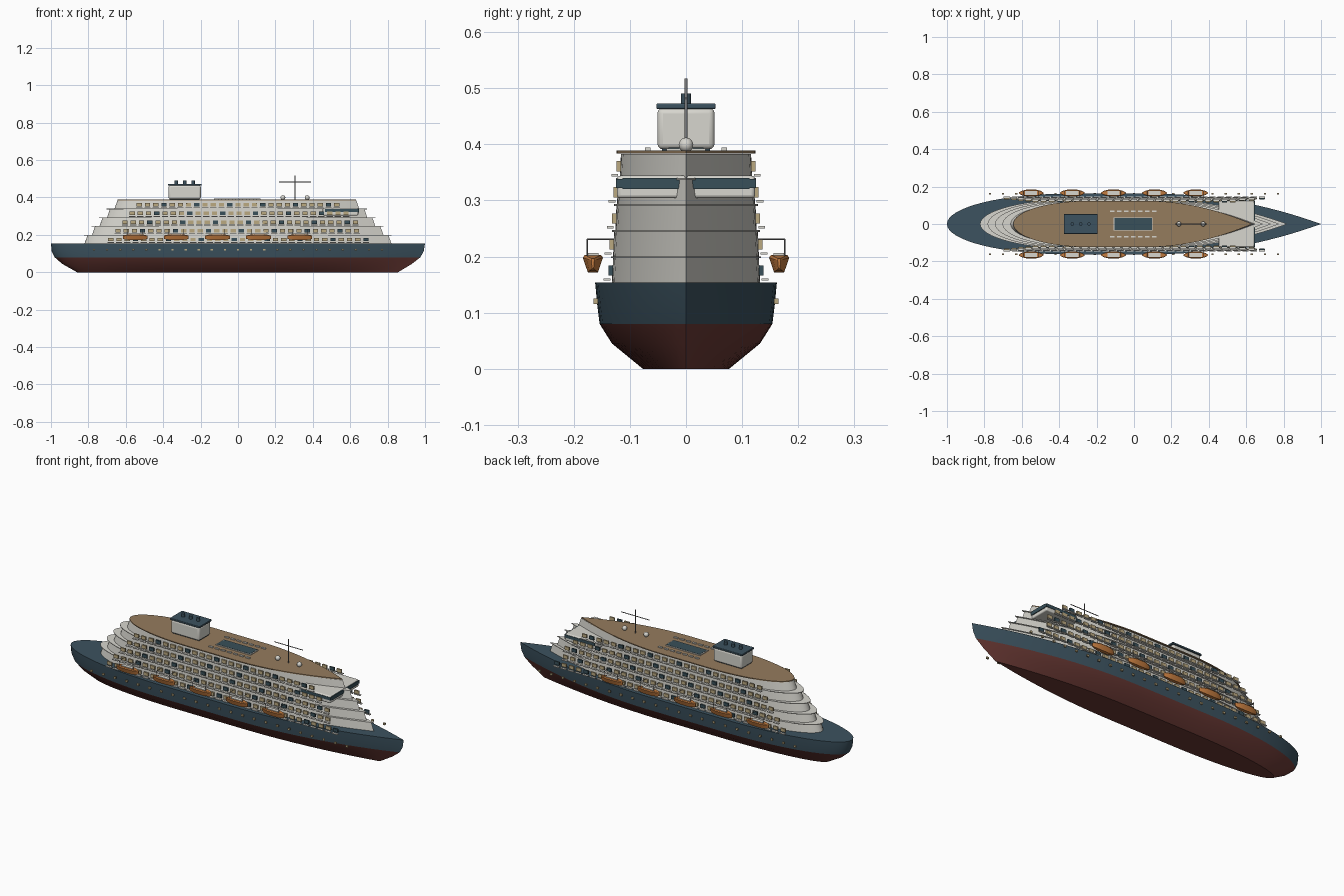
import bpy, bmesh, math
from mathutils import Matrix, Vector

if "Cube" in bpy.data.objects:
    bpy.data.objects.remove(bpy.data.objects["Cube"])


def material(name, rgb):
    m = bpy.data.materials.new(name)
    m.diffuse_color = (*rgb, 1)
    m.use_nodes = True
    m.node_tree.nodes["Principled BSDF"].inputs["Base Color"].default_value = m.diffuse_color
    return m


NAVY = material("navy", (0.045, 0.085, 0.115))
RED = material("red_paint", (0.14, 0.04, 0.034))
WHITE = material("warm_white", (0.68, 0.67, 0.62))
WOOD = material("teak", (0.30, 0.20, 0.11))
ORANGE = material("orange", (0.55, 0.20, 0.05))
GLASS = material("dark_glass", (0.04, 0.08, 0.10))
LIT = material("lit_glass", (0.50, 0.40, 0.22))
METAL = material("metal", (0.2, 0.2, 0.2))


def finish(name, bm, mat, angle=30):
    bmesh.ops.recalc_face_normals(bm, faces=bm.faces)
    me = bpy.data.meshes.new(name)
    bm.to_mesh(me)
    bm.free()
    me.polygons.foreach_set("use_smooth", [True] * len(me.polygons))
    me.set_sharp_from_angle(angle=math.radians(angle))
    me.materials.append(mat)
    ob = bpy.data.objects.new(name, me)
    bpy.context.collection.objects.link(ob)
    return ob


def loft(name, rings, mat, angle=30):
    bm = bmesh.new()
    vs = [[bm.verts.new(p) for p in r] for r in rings]
    n = len(vs[0])
    for a, b in zip(vs, vs[1:]):
        for i in range(n):
            j = (i + 1) % n
            bm.faces.new((a[i], a[j], b[j], b[i]))
    bm.faces.new(vs[0])
    bm.faces.new(vs[-1])
    return finish(name, bm, mat, angle)


def outline(stern, bow, hw, z):
    """Ship plan: pointed parabolic bow and elliptical stern."""
    length = bow - stern
    xa, xb = stern + 0.325 * length, stern + 0.55 * length
    n = 16
    side = []
    for i in range(1, n + 1):
        t = 1 - i / n
        side.append((xb + (bow - xb) * t, hw * (1 - t * t)))
    for i in range(n):
        a = math.pi / 2 * i / n
        side.append((xa - (xa - stern) * math.sin(a), hw * math.cos(a)))
    pts = [(bow, 0)] + side + [(stern, 0)] + [(x, -y) for x, y in reversed(side)]
    return [(x, y, z) for x, y in pts]


def boxes(name, items, mat, bevel=0):
    bm = bmesh.new()
    for c, s in items:
        bmesh.ops.create_cube(bm, size=1, matrix=Matrix.Translation(c) @ Matrix.Diagonal((*s, 1)))
    ob = finish(name, bm, mat)
    if bevel:
        m = ob.modifiers.new("rounded", "BEVEL")
        m.width, m.segments = bevel, 3
    return ob


def rods(name, pairs, r, mat, seg=12):
    bm = bmesh.new()
    for a, b in pairs:
        a, b = Vector(a), Vector(b)
        d = b - a
        mat4 = Matrix.Translation((a + b) / 2) @ d.to_track_quat("Z", "Y").to_matrix().to_4x4()
        bmesh.ops.create_cone(bm, cap_ends=True, segments=seg, radius1=r, radius2=r,
                              depth=d.length, matrix=mat4)
    return finish(name, bm, mat)


# Hull
water = outline(-0.98, 0.975, 0.154, 0.08)
loft("hull_bottom", [outline(-0.86, 0.855, 0.077, 0), outline(-0.94, 0.93, 0.132, 0.045), water], RED)
loft("hull_topsides", [water, outline(-0.996, 0.993, 0.158, 0.112), outline(-1, 1, 0.162, 0.154)], NAVY)
boxes("portholes", [((-0.77 + 0.07 * i, s * 0.161, 0.12), (0.012, 0.008, 0.01))
                    for i in range(23) for s in (-1, 1)], LIT)

# Stepped superstructure with deck edges, windows and balconies
widths = [0.132, 0.13, 0.126, 0.123, 0.118]
lit, dark, balconies = [], [], []
for i, w in enumerate(widths):
    z0 = 0.154 + 0.0465 * i
    st, bo = -0.82 + 0.04 * i, 0.82 - 0.043 * i
    loft(f"deck_house_{i + 1}", [outline(st, bo, w, z0), outline(st + 0.015, bo - 0.015, w - 0.002, z0 + 0.043)], WHITE)
    if i < 4:
        loft(f"deck_edge_{i + 1}", [outline(st - 0.003, bo, w + 0.002, z0 + 0.043),
                                    outline(st - 0.003, bo, w + 0.002, z0 + 0.0465)], WHITE)
    x, k = -0.68 + 0.038 * i, 0
    while x < 0.71 - 0.04 * i:
        for s in (-1, 1):
            (dark if k % 4 == 3 else lit).append(((x, s * (w + 0.002), z0 + 0.021), (0.028, 0.008, 0.018)))
            balconies.append(((x, s * (w + 0.009), z0 + 0.005), (0.034, 0.012, 0.004)))
        x += 0.044
        k += 1
boxes("lit_windows", lit, LIT)
boxes("dark_windows", dark, GLASS)
boxes("balconies", balconies, WHITE)
loft("sun_deck", [outline(-0.645, 0.63, 0.124, 0.384), outline(-0.645, 0.63, 0.124, 0.389)], WOOD)

# Bridge
boxes("bridge", [((0.548, 0, 0.324), (0.19, 0.246, 0.04))], WHITE, 0.006)
boxes("bridge_windows", [((0.555, 0, 0.33), (0.182, 0.25, 0.016)),
                         ((0.64, 0, 0.33), (0.014, 0.226, 0.02))], GLASS)

# Funnel
boxes("funnel_base", [((-0.285, 0, 0.391), (0.16, 0.085, 0.006))], NAVY)
boxes("funnel", [((-0.285, 0, 0.428), (0.172, 0.102, 0.074))], WHITE, 0.01)
boxes("funnel_cap", [((-0.285, 0, 0.468), (0.18, 0.106, 0.01))], NAVY, 0.003)
rods("exhaust_pipes", [((x, 0, 0.47), (x, 0, 0.491)) for x in (-0.33, -0.285, -0.24)], 0.009, NAVY, 16)

# Pool and sunbeds
boxes("pool_rim", [((-0.005, 0, 0.390), (0.21, 0.07, 0.006))], WHITE)
boxes("pool_water", [((-0.005, 0, 0.391), (0.2, 0.062, 0.006))], GLASS)
boxes("sunbeds", [((-0.115 + 0.037 * i, s * 0.068, 0.391), (0.024, 0.01, 0.006))
                  for i in range(7) for s in (-1, 1)], WHITE)

# Mast and radar domes
rods("mast", [((0.305, 0, 0.387), (0.305, 0, 0.517))], 0.003, METAL)
rods("mast_crossbar", [((0.22, 0, 0.482), (0.39, 0, 0.482))], 0.002, METAL)
bm = bmesh.new()
for x in (0.24, 0.37):
    bmesh.ops.create_uvsphere(bm, u_segments=16, v_segments=10, radius=0.013,
                              matrix=Matrix.Translation((x, 0, 0.399)))
finish("radar_domes", bm, WHITE)

# Lifeboats with canopies and davits
canopies, davits = [], []
section = [(-1, 0.011), (-0.8, 0.016), (0.8, 0.016), (1, 0.011), (0.5, -0.015), (-0.5, -0.015)]
for i in range(5):
    cx = -0.55 + 0.22 * i
    for s in (-1, 1):
        rings = []
        for dx, f in ((-0.066, 0.15), (-0.05, 0.65), (-0.025, 1), (0.025, 1), (0.05, 0.65), (0.066, 0.15)):
            rings.append([(cx + dx, s * 0.166 + a * 0.018 * f, 0.187 + b * (0.5 + 0.5 * f)) for a, b in section])
        loft(f"lifeboat_{i + 1}_{'right' if s < 0 else 'left'}", rings, ORANGE, 20)
        canopies.append(((cx, s * 0.166, 0.2035), (0.065, 0.02, 0.005)))
        for dx in (-0.04, 0.04):
            x = cx + dx
            davits += [((x, s * 0.128, 0.231), (x, s * 0.176, 0.231)),
                       ((x, s * 0.176, 0.231), (x, s * 0.176, 0.195))]
boxes("lifeboat_canopies", canopies, WHITE)
rods("davits", davits, 0.0012, METAL, 6)
